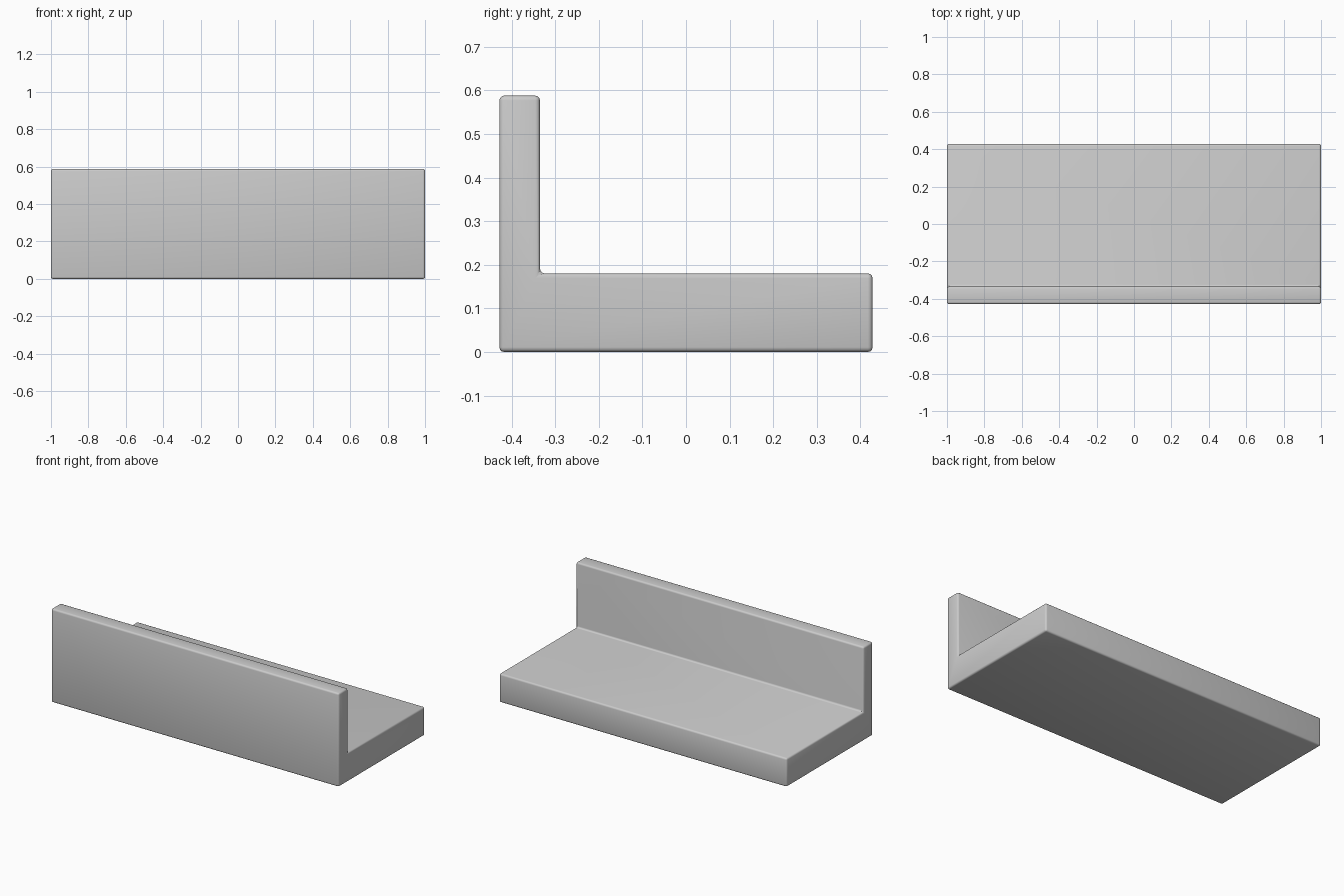
import bpy, bmesh

if "Cube" in bpy.data.objects:
    bpy.data.objects.remove(bpy.data.objects["Cube"])

# L-shaped cross-section (y, z), extruded along x
PROFILE = [(-0.428, 0), (0.428, 0), (0.428, 0.18),
           (-0.335, 0.18), (-0.335, 0.588), (-0.428, 0.588)]

bm = bmesh.new()
face = bm.faces.new([bm.verts.new((-1, y, z)) for y, z in PROFILE])
ext = bmesh.ops.extrude_face_region(bm, geom=[face])
bmesh.ops.translate(bm, vec=(2, 0, 0),
                    verts=[v for v in ext["geom"] if isinstance(v, bmesh.types.BMVert)])
bmesh.ops.recalc_face_normals(bm, faces=bm.faces[:])

mesh = bpy.data.meshes.new("ledge_with_back_wall")
bm.to_mesh(mesh)
bm.free()
ledge = bpy.data.objects.new("ledge_with_back_wall", mesh)
bpy.context.collection.objects.link(ledge)

# Small rounded edges, including the inner corner
bevel = ledge.modifiers.new("rounded_edges", "BEVEL")
bevel.width = 0.011
bevel.segments = 3
bevel.limit_method = "ANGLE"

bpy.context.view_layer.objects.active = ledge
ledge.select_set(True)
bpy.ops.object.modifier_apply(modifier=bevel.name)
bpy.ops.object.shade_smooth_by_angle()
